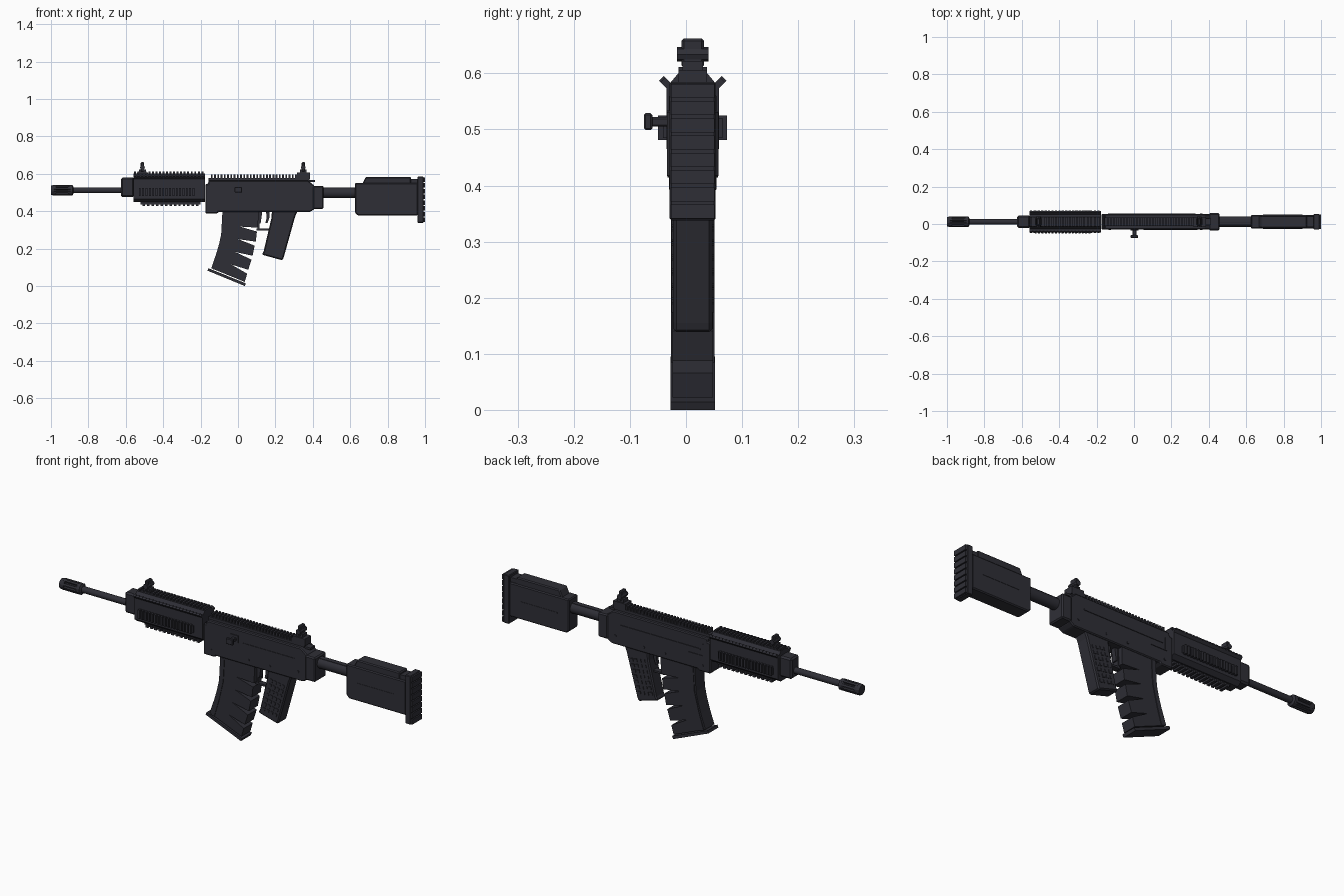
import bpy, bmesh, math
from mathutils import Matrix, Vector

if "Cube" in bpy.data.objects:
    bpy.data.objects.remove(bpy.data.objects["Cube"])

CY = 0.012  # centre plane of the body
black = bpy.data.materials.new("matte black")
black.diffuse_color = (0.028, 0.028, 0.037, 1)
black.use_nodes = True
black.node_tree.nodes["Principled BSDF"].inputs["Base Color"].default_value = black.diffuse_color


def finish(name, bm, bevel=0.0, smooth=False):
    bmesh.ops.recalc_face_normals(bm, faces=bm.faces)
    me = bpy.data.meshes.new(name)
    bm.to_mesh(me)
    bm.free()
    ob = bpy.data.objects.new(name, me)
    bpy.context.collection.objects.link(ob)
    me.materials.append(black)
    if bevel:
        m = ob.modifiers.new("bevel", 'BEVEL')
        m.width, m.segments, m.limit_method = bevel, 1, 'ANGLE'
    if smooth:
        bpy.context.view_layer.objects.active = ob
        ob.select_set(True)
        bpy.ops.object.shade_smooth_by_angle(angle=math.radians(35))
        ob.select_set(False)
    return ob


def add_box(bm, x0, x1, y0, y1, z0, z1, rot=None):
    c = Vector(((x0 + x1) / 2, CY + (y0 + y1) / 2, (z0 + z1) / 2))
    m = Matrix.Translation(c) @ (rot or Matrix()) @ Matrix.Diagonal((x1 - x0, y1 - y0, z1 - z0, 1))
    bmesh.ops.create_cube(bm, size=1, matrix=m)


def boxes(name, items, bevel=0.0):
    bm = bmesh.new()
    for it in items:
        add_box(bm, *it)
    return finish(name, bm, bevel)


def block(name, x0, x1, z0, z1, half, bevel=0.0):
    return boxes(name, [(x0, x1, -half, half, z0, z1)], bevel)


def plate(name, pts, half, bevel=0.0, y=0.0):
    """Side profile (x, z) extruded across the width."""
    bm = bmesh.new()
    f = bm.faces.new([bm.verts.new((x, CY + y - half, z)) for x, z in pts])
    ext = bmesh.ops.extrude_face_region(bm, geom=[f])['geom']
    bmesh.ops.translate(bm, vec=(0, 2 * half, 0), verts=[v for v in ext if isinstance(v, bmesh.types.BMVert)])
    return finish(name, bm, bevel)


def section(name, pts, x0, x1):
    """Half cross-section (y, z), mirrored and extruded along the length."""
    ring = pts + [(-y, z) for y, z in reversed(pts)]
    bm = bmesh.new()
    f = bm.faces.new([bm.verts.new((x0, CY + y, z)) for y, z in ring])
    ext = bmesh.ops.extrude_face_region(bm, geom=[f])['geom']
    bmesh.ops.translate(bm, vec=(x1 - x0, 0, 0), verts=[v for v in ext if isinstance(v, bmesh.types.BMVert)])
    return finish(name, bm)


def rod(name, stops, z, n=16, smooth=True):
    """Lathe along x from (x, radius) stops."""
    bm = bmesh.new()
    rings = [[bm.verts.new((x, CY + r * math.cos(2 * math.pi * (i + .5) / n),
                            z + r * math.sin(2 * math.pi * (i + .5) / n))) for i in range(n)] for x, r in stops]
    for a, b in zip(rings, rings[1:]):
        for i in range(n):
            bm.faces.new((a[i], a[(i + 1) % n], b[(i + 1) % n], b[i]))
    bm.faces.new(rings[0])
    bm.faces.new(rings[-1])
    return finish(name, bm, smooth=smooth)


def steps(x0, x1, n):
    p = (x1 - x0) / n
    return [(x0 + i * p, x0 + (i + 0.55) * p) for i in range(n)]


# Barrel and ribbed muzzle
BZ = 0.512
rod("barrel", [(-0.95, 0.016), (-0.60, 0.016)], BZ)
rod("muzzle_core", [(-0.995, 0.02), (-0.90, 0.02)], BZ)
rod("muzzle_collar", [(-0.91, 0.022), (-0.90, 0.028), (-0.885, 0.028), (-0.88, 0.018)], BZ, 12, False)
rod("muzzle_tip", [(-1.0, 0.025), (-0.99, 0.028), (-0.972, 0.028)], BZ, 12, False)
bm = bmesh.new()
for i in range(8):
    a = math.pi * (i + 0.5) / 4
    m = Matrix.Translation((-0.94, CY, BZ)) @ Matrix.Rotation(a, 4, 'X') @ Matrix.Translation((0, 0, 0.021))
    bmesh.ops.create_cube(bm, size=1, matrix=m @ Matrix.Diagonal((0.09, 0.011, 0.013, 1)))
finish("muzzle_ribs", bm)

# Gas block and handguard
block("gas_block", -0.625, -0.555, 0.475, 0.58, 0.033, 0.008)
section("handguard", [(0.026, 0.448), (0.0465, 0.465), (0.0465, 0.575), (0.026, 0.60)], -0.56, -0.177)
boxes("handguard_top_rail", [(-0.56, -0.177, -0.02, 0.02, 0.59, 0.602)] +
      [(a, b, -0.025, 0.025, 0.60, 0.611) for a, b in steps(-0.555, -0.177, 20)])
boxes("handguard_bottom_rail", [(-0.52, -0.2, -0.02, 0.02, 0.437, 0.452)] +
      [(a, b, -0.026, 0.026, 0.428, 0.442) for a, b in steps(-0.51, -0.2, 13)])
side_rail, fins = [], []
for s in (-1, 1):
    y = sorted((s * 0.045, s * 0.053))
    side_rail.append((-0.535, -0.225, *y, 0.485, 0.52))
    y = sorted((s * 0.045, s * 0.0615))
    side_rail += [(a, b, *y, 0.481, 0.525) for a, b in steps(-0.53, -0.225, 17)]
    tilt = Matrix.Rotation(s * math.radians(-45), 4, 'X')
    c = s * 0.047
    fins.append((-0.56, -0.177, c - 0.006, c + 0.006, 0.573, 0.591, tilt))
    c = s * 0.049
    fins += [(a, b, c - 0.006, c + 0.006, 0.574, 0.594, tilt) for a, b in steps(-0.555, -0.177, 20)]
boxes("handguard_side_rails", side_rail)
boxes("handguard_angled_rails", fins)

# Receiver with top rail and rear block
plate("receiver", [(-0.175, 0.388), (-0.11, 0.388), (-0.105, 0.396), (0.385, 0.396), (0.41, 0.412),
                   (0.41, 0.535), (0.375, 0.564), (-0.158, 0.564), (-0.16, 0.545), (-0.175, 0.545)], 0.042, 0.005)
block("rear_block", 0.40, 0.457, 0.412, 0.536, 0.046, 0.006)
boxes("receiver_top_rail", [(-0.158, 0.38, -0.024, 0.024, 0.555, 0.577)] +
      [(a, b, -0.022, 0.022, 0.575, 0.595) for a, b in steps(-0.145, 0.375, 30)])
boxes("rear_latch", [(0.36, 0.412, -0.018, 0.018, 0.555, 0.566)])
boxes("receiver_side_strips", [(-0.12, 0.33, 0.040, 0.045, 0.497, 0.503), (-0.14, -0.132, 0.04, 0.045, 0.47, 0.53),
                               (-0.14, -0.05, 0.04, 0.045, 0.465, 0.471), (-0.02, 0.025, -0.046, -0.04, 0.498, 0.534),
                               (0.05, 0.34, -0.0445, -0.04, 0.50, 0.504)])

# Pins on both sides of the receiver
bm = bmesh.new()
for x, z in ((-0.13, 0.42), (0.08, 0.425), (0.2, 0.425), (0.36, 0.44)):
    bmesh.ops.create_cone(bm, cap_ends=True, segments=8, radius1=0.006, radius2=0.006, depth=0.09,
                          matrix=Matrix.Translation((x, CY, z)) @ Matrix.Rotation(math.pi / 2, 4, 'X'))
finish("receiver_pins", bm)

# Charging handle on the front side
boxes("charging_handle", [(-0.008, 0.014, -0.075, -0.04, 0.505, 0.522),
                          (-0.018, 0.022, -0.087, -0.072, 0.499, 0.529)], 0.003)

# Curved magazine with wedge notches along its rear edge
front = [(-0.083, 0.40), (-0.09, 0.275), (-0.101, 0.225), (-0.117, 0.17), (-0.143, 0.095)]
rear = [(0.036, 0.022)]
for x, z, tilt in ((0.052, 0.075, 21), (0.075, 0.15, 16), (0.092, 0.225, 12), (0.104, 0.30, 7)):
    t = math.radians(tilt)
    apex = (x - 0.095 * math.cos(t), z + 0.095 * math.sin(t) + 0.006)
    rear += [(x - 0.003, z - 0.009), apex, (x + 0.003, z + 0.012)]
plate("magazine", front + rear + [(0.11, 0.40)], 0.036)
plate("magazine_base", [(-0.158, 0.095), (-0.163, 0.082), (0.036, 0.0), (0.042, 0.014)], 0.04)
plate("magazine_spine", [(-0.075, 0.395), (-0.082, 0.275), (-0.109, 0.17), (-0.135, 0.09),
                         (-0.115, 0.085), (-0.09, 0.17), (-0.065, 0.275), (-0.058, 0.395)], 0.039)

# Trigger, guard and magazine catch
plate("trigger", [(0.15, 0.40), (0.153, 0.365), (0.147, 0.338), (0.158, 0.336), (0.168, 0.365), (0.17, 0.40)], 0.008)
boxes("trigger_guard", [(0.10, 0.185, -0.014, 0.014, 0.298, 0.307), (0.105, 0.114, -0.014, 0.014, 0.30, 0.40)])
plate("magazine_catch", [(0.112, 0.40), (0.112, 0.335), (0.121, 0.335), (0.13, 0.40)], 0.012)

# Grip with a raised grid on both sides
plate("grip", [(0.182, 0.405), (0.178, 0.36), (0.137, 0.185), (0.127, 0.168), (0.238, 0.137),
               (0.245, 0.155), (0.305, 0.37), (0.32, 0.405)], 0.035, 0.006)
bm = bmesh.new()
for r in range(7):
    for c in range(4):
        z = 0.195 + r * 0.026 - c * 0.004
        x = 0.162 + r * 0.0071 + c * 0.022
        add_box(bm, x - 0.007, x + 0.007, -0.038, 0.038, z - 0.008, z + 0.008, Matrix.Rotation(math.radians(15), 4, 'Y'))
finish("grip_texture", bm)

# Stock tube, body, cheek rest and ridged butt pad
rod("stock_tube", [(0.45, 0.028), (0.64, 0.028)], 0.498)
block("stock_tube_rib", 0.45, 0.64, 0.506, 0.525, 0.012)
plate("stock", [(0.625, 0.392), (0.64, 0.377), (0.962, 0.377), (0.962, 0.55), (0.625, 0.55)], 0.037, 0.005)
plate("cheek_rest", [(0.665, 0.545), (0.683, 0.583), (0.925, 0.583), (0.925, 0.545)], 0.032, 0.005)
block("stock_rear_cap", 0.92, 0.965, 0.54, 0.572, 0.028)
boxes("stock_grooves", [(0.69, 0.90, -0.0385, 0.0385, 0.465, 0.469)])
block("butt_pad", 0.96, 0.992, 0.338, 0.585, 0.041, 0.003)
boxes("butt_pad_ridges", [(0.985, 1.0, -0.039, 0.039, a, b + 0.008) for a, b in steps(0.341, 0.587, 8)])


# Folding sights
def sight(name, x, base0, base1, zb):
    boxes(name + "_base", [(base0, base1, -0.025, 0.025, zb, 0.606), (x - 0.018, x + 0.018, -0.018, 0.018, 0.60, 0.622)])
    boxes(name + "_post", [(x - 0.009, x + 0.009, -0.020, 0.020, 0.61, 0.662)], 0.004)
    bm = bmesh.new()
    bmesh.ops.create_cone(bm, cap_ends=True, segments=8, radius1=0.013, radius2=0.013, depth=0.056,
                          matrix=Matrix.Translation((x, CY, 0.634)) @ Matrix.Rotation(math.pi / 2, 4, 'X'))
    finish(name + "_knob", bm)


sight("front_sight", -0.511, -0.54, -0.48, 0.60)
sight("rear_sight", 0.349, 0.315, 0.385, 0.57)
